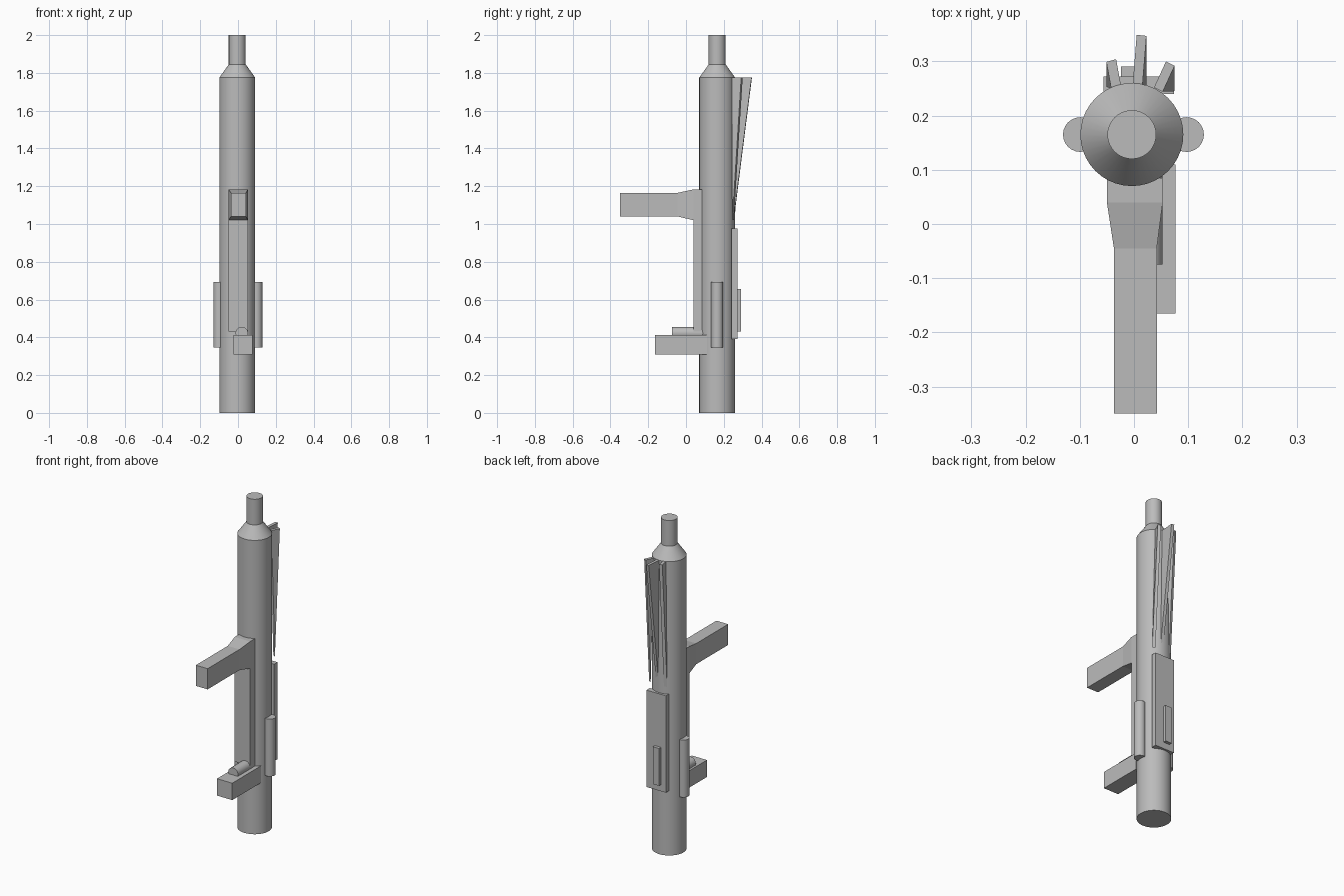
import bpy, bmesh, math
from mathutils import Vector

if "Cube" in bpy.data.objects:
    bpy.data.objects.remove(bpy.data.objects["Cube"])

AX, AY = -0.004, 0.165   # axis of the main tube

grey = bpy.data.materials.new("plain grey")
grey.diffuse_color = (0.5, 0.5, 0.5, 1)
grey.use_nodes = True
grey.node_tree.nodes["Principled BSDF"].inputs["Base Color"].default_value = grey.diffuse_color


def finish(name, bm, smooth=False):
    bmesh.ops.recalc_face_normals(bm, faces=bm.faces)
    me = bpy.data.meshes.new(name)
    bm.to_mesh(me)
    bm.free()
    me.materials.append(grey)
    ob = bpy.data.objects.new(name, me)
    bpy.context.collection.objects.link(ob)
    if smooth:
        bpy.ops.object.select_all(action='DESELECT')
        ob.select_set(True)
        bpy.context.view_layer.objects.active = ob
        bpy.ops.object.shade_smooth_by_angle(angle=math.radians(30))
    return ob


def loft(name, rings, smooth=False):
    """Skin a list of equal-length point rings and cap both ends."""
    bm = bmesh.new()
    loops = [[bm.verts.new(p) for p in r] for r in rings]
    n = len(loops[0])
    for a, b in zip(loops, loops[1:]):
        for i in range(n):
            j = (i + 1) % n
            bm.faces.new((a[i], a[j], b[j], b[i]))
    bm.faces.new(loops[0])
    bm.faces.new(loops[-1])
    return finish(name, bm, smooth)


def circle(c, r, u, v, n):
    c, u, v = Vector(c), Vector(u), Vector(v)
    return [c + r * (math.cos(t) * u + math.sin(t) * v)
            for t in (2 * math.pi * i / n for i in range(n))]


def section(y, x0, x1, z0, z1):
    return [(x0, y, z0), (x1, y, z0), (x1, y, z1), (x0, y, z1)]


def box(name, x0, x1, y0, y1, z0, z1):
    return loft(name, [section(y0, x0, x1, z0, z1), section(y1, x0, x1, z0, z1)])


X, Y, Z = (1, 0, 0), (0, 1, 0), (0, 0, 1)

# Main tube with tapered shoulder and narrow tip
profile = [(0.095, 0), (0.095, 1.775), (0.045, 1.845), (0.045, 2.0)]
loft("main_tube", [circle((AX, AY, z), r, X, Y, 40) for r, z in profile], True)

# Upper arm, flared where it meets the tube
loft("upper_arm", [section(-0.35, -0.037, 0.042, 1.04, 1.165),
                   section(-0.045, -0.037, 0.042, 1.04, 1.165),
                   section(0.04, -0.05, 0.053, 1.02, 1.183),
                   section(0.085, -0.05, 0.053, 1.02, 1.183)])

# Front spine under the arm
box("front_spine", -0.05, 0.053, 0.04, 0.085, 0.43, 1.02)

# Lower arm with a round pin lying on it
box("lower_arm", -0.025, 0.077, -0.165, 0.11, 0.31, 0.412)
loft("pin", [circle((0.02, y, 0.422), 0.033, X, Z, 24) for y in (-0.075, 0.1)], True)

# Side rods
for side, name in ((-1, "left_rod"), (1, "right_rod")):
    loft(name, [circle((-0.001 + side * 0.098, AY, z), 0.032, X, Y, 24)
                for z in (0.347, 0.693)], True)

# Back plate and its raised strip
box("back_plate", -0.056, 0.074, 0.24, 0.272, 0.39, 0.975)
box("back_strip", -0.024, 0.018, 0.265, 0.291, 0.43, 0.655)

# Three thin wedge fins: (inner top, outer top, thickness vector)
fins = {
    "left_fin": ((-0.042, 0.25), (-0.051, 0.299), (0.018, 0.005)),
    "middle_fin": ((-0.003, 0.25), (0.005, 0.349), (0.018, -0.002)),
    "right_fin": ((0.037, 0.252), (0.059, 0.30), (0.016, -0.008)),
}
for name, (inner, outer, t) in fins.items():
    tri = [(*inner, 1.775), (*outer, 1.775), (outer[0], 0.253, 1.02)]
    loft(name, [tri, [(x + t[0], y + t[1], z) for x, y, z in tri]])
